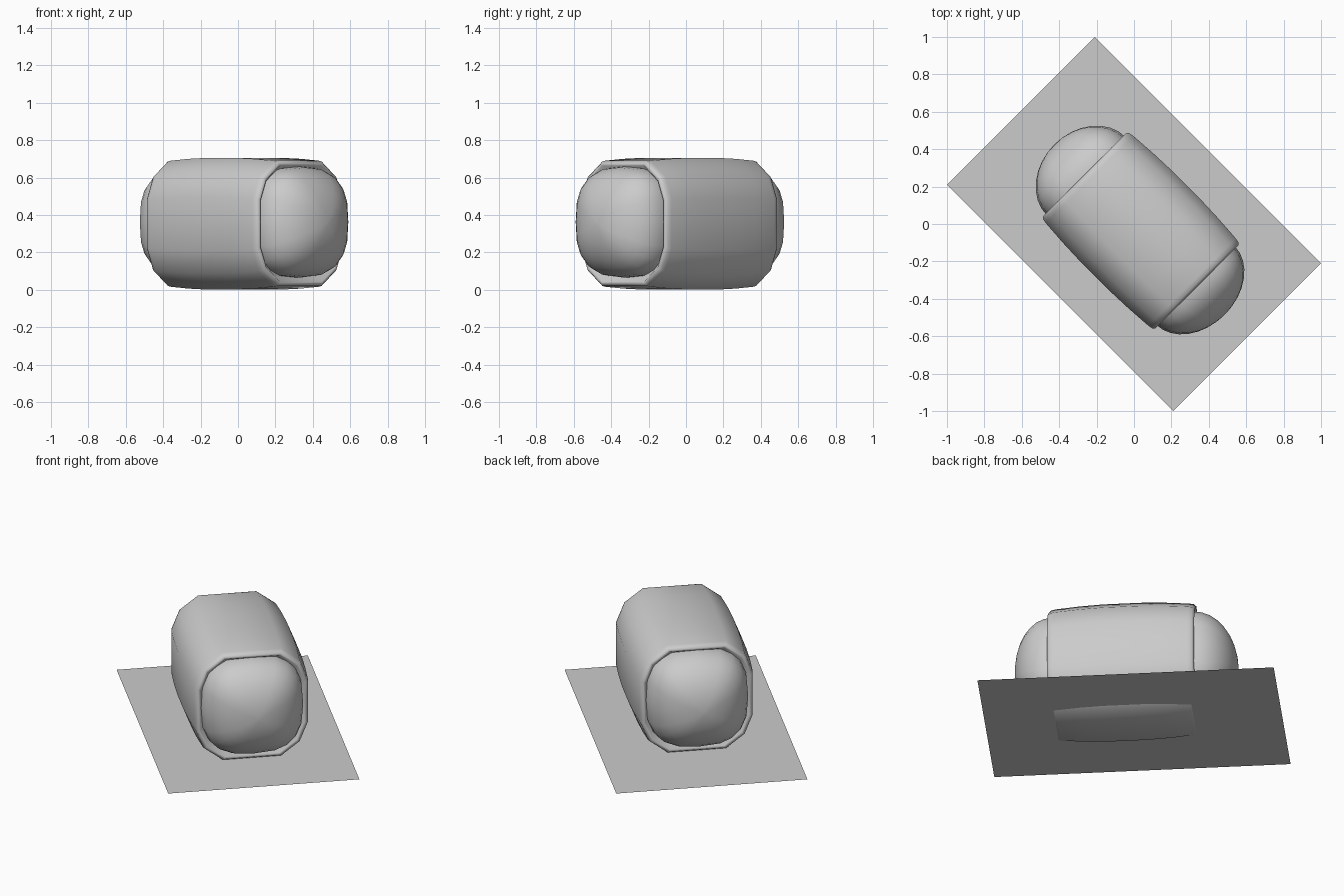
import bpy
import bmesh
from math import cos, sin, pi, radians, copysign

if "Cube" in bpy.data.objects:
    bpy.data.objects.remove(bpy.data.objects["Cube"], do_unlink=True)

TURN = radians(-45)   # the whole model lies diagonally

grey = bpy.data.materials.new("plain_grey")
grey.use_nodes = True
colour = (0.6, 0.6, 0.6, 1)
grey.diffuse_color = colour
grey.node_tree.nodes["Principled BSDF"].inputs["Base Color"].default_value = colour


def loft(name, section, stations, height, close_start=False, close_end=False):
    """Skin copies of a section, given as (position along axis, scale)."""
    bm = bmesh.new()
    rings = [[bm.verts.new((u, y * s, z * s)) for y, z in section]
             for u, s in stations]
    n = len(section)
    for a, b in zip(rings, rings[1:]):
        for i in range(n):
            j = (i + 1) % n
            bm.faces.new((a[i], a[j], b[j], b[i]))
    if close_start:
        bm.faces.new(rings[0])
    if close_end:
        bm.faces.new(rings[-1])
    bmesh.ops.recalc_face_normals(bm, faces=bm.faces)
    mesh = bpy.data.meshes.new(name)
    bm.to_mesh(mesh)
    bm.free()
    mesh.materials.append(grey)
    mesh.shade_smooth()
    obj = bpy.data.objects.new(name, mesh)
    obj.location.z = height
    obj.rotation_euler.z = TURN
    bpy.context.collection.objects.link(obj)
    return obj


# Barrel: twelve-sided rounded square, slightly bulged, with rolled lips
quarter = [(0.345, 0.14), (0.295, 0.265), (0.18, 0.352)]
half = quarter + [(-y, z) for y, z in reversed(quarter)]
section = half + [(-y, -z) for y, z in half]
lip = [(-0.03, 0.82), (0.0, 0.88), (0.002, 0.915), (-0.012, 0.945), (-0.035, 0.957)]
start, end = -0.372, 0.474
middle = [(-0.2, 0.985), (-0.06, 1), (0.16, 1), (0.3, 0.985)]
stations = ([(start - d, s) for d, s in lip] + middle
            + [(end + d, s) for d, s in reversed(lip)])
loft("barrel", section, stations, 0.353, True, True)


# End domes: half ellipsoids on a squarish round section
def squarish(angle, radius=0.297, power=2 / 2.8):
    c, s = cos(angle), sin(angle)
    return (radius * copysign(abs(c) ** power, c),
            radius * copysign(abs(s) ** power, s))


dome_section = [squarish(2 * pi * i / 20) for i in range(20)]
for name, base, depth in (("back_dome", start + 0.01, -0.24),
                          ("front_dome", end - 0.01, 0.222)):
    arc = [i * pi / 16 for i in range(8)]
    stations = [(base - depth * 0.2, 1)]
    stations += [(base + depth * sin(a), cos(a)) for a in arc]
    stations.append((base + depth, 0.03))
    loft(name, dome_section, stations, 0.362, False, True)

# Thin ground sheet cutting just above the underside of the barrel
bpy.ops.mesh.primitive_plane_add(size=1, location=(0, 0, 0.018), rotation=(0, 0, TURN))
sheet = bpy.context.object
sheet.name = "ground_sheet"
sheet.scale = (1.711, 1.117, 1)
sheet.data.materials.append(grey)
